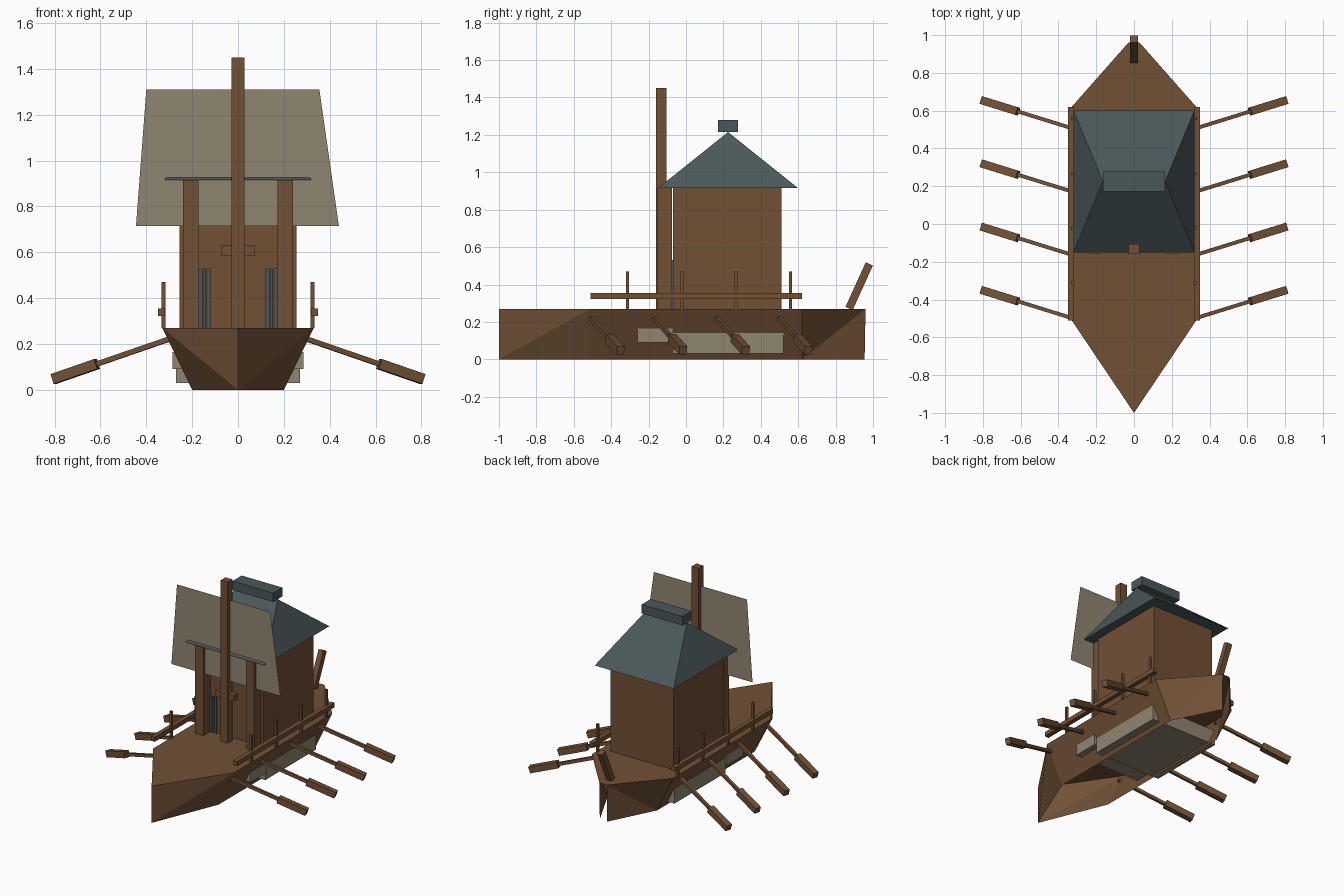
import bpy
from mathutils import Vector

if "Cube" in bpy.data.objects:
    bpy.data.objects.remove(bpy.data.objects["Cube"])


def material(name, rgb):
    m = bpy.data.materials.new(name)
    m.diffuse_color = (*rgb, 1)
    m.use_nodes = True
    m.node_tree.nodes["Principled BSDF"].inputs["Base Color"].default_value = m.diffuse_color
    return m


WOOD = material("brown wood", (0.165, 0.082, 0.036))
CLOTH = material("grey canvas", (0.28, 0.24, 0.165))
SLATE = material("slate blue", (0.068, 0.095, 0.1))


def mesh(name, verts, faces, mat):
    me = bpy.data.meshes.new(name)
    me.from_pydata(verts, [], faces)
    me.materials.append(mat)
    ob = bpy.data.objects.new(name, me)
    bpy.context.collection.objects.link(ob)
    return ob


BOX_FACES = [(0, 1, 3, 2), (4, 6, 7, 5), (0, 4, 5, 1), (2, 3, 7, 6), (0, 2, 6, 4), (1, 5, 7, 3)]


def box(name, x, y, z, mat):
    """Axis-aligned box from (min, max) ranges."""
    return mesh(name, [(a, b, c) for a in x for b in y for c in z], BOX_FACES, mat)


def beam(name, start, end, width, height, mat):
    """Rectangular bar between two points."""
    a, b = Vector(start), Vector(end)
    d = (b - a).normalized()
    side = d.cross(Vector((0, 0, 1))).normalized() * width / 2
    up = side.cross(d).normalized() * height / 2
    verts = [p + s * side + t * up for p in (a, b) for s in (-1, 1) for t in (-1, 1)]
    return mesh(name, verts, BOX_FACES, mat)


# Deck, pointed at the bow and narrow at the stern
D = 0.27
mesh("deck", [(0, -1, D), (0.33, -0.51, D), (0.33, 0.62, D), (0.03, 0.96, D),
              (-0.03, 0.96, D), (-0.33, 0.62, D), (-0.33, -0.51, D)], [tuple(range(7))], WOOD)

# Hull sides, open underneath and at the stern
for s, side in ((1, "right"), (-1, "left")):
    verts = [(0, -1, D), (0.33 * s, -0.51, D), (0.33 * s, 0.62, D), (0.03 * s, 0.96, D),
             (0, -1, 0), (0.2 * s, -0.51, 0), (0.2 * s, 0.62, 0), (0.03 * s, 0.955, 0)]
    faces = [(0, 4, 1), (1, 4, 5), (1, 5, 6, 2), (2, 6, 3), (3, 6, 7)]
    if s < 0:
        faces = [f[::-1] for f in faces]
    mesh(f"{side}_hull_side", verts, faces, WOOD)

# Pale boxes set through the lower hull
box("hull_panel_main", (-0.27, 0.27), (-0.07, 0.52), (0.03, 0.14), CLOTH)
box("hull_panel_front", (-0.285, 0.285), (-0.26, -0.07), (0.09, 0.165), CLOTH)

# Cabin
box("cabin", (-0.255, 0.255), (-0.07, 0.51), (D, 0.92), WOOD)

# Hipped roof and ridge cap
E, R = 0.915, 1.215
mesh("roof", [(-0.32, -0.15, E), (0.32, -0.15, E), (0.32, 0.6, E), (-0.32, 0.6, E),
              (-0.165, 0.225, R), (0.165, 0.225, R)],
     [(3, 2, 1, 0), (0, 1, 5, 4), (1, 2, 5), (2, 3, 4, 5), (3, 0, 4)], SLATE)
box("ridge_cap", (-0.165, 0.165), (0.172, 0.278), (1.215, 1.28), SLATE)

# Mast, cleat and sail
box("mast", (-0.028, 0.028), (-0.16, -0.105), (D, 1.45), WOOD)
box("mast_cleat", (-0.075, 0.075), (-0.152, -0.112), (0.585, 0.63), WOOD)
mesh("sail", [(-0.445, -0.135, 0.715), (0.44, -0.135, 0.715),
              (0.355, -0.135, 1.31), (-0.4, -0.135, 1.31)], [(0, 1, 2, 3)], CLOTH)

for s, side in ((1, "right"), (-1, "left")):
    def xr(a, b):
        return tuple(sorted((a * s, b * s)))

    # Porch pillars and slatted shutters
    box(f"{side}_pillar", xr(0.172, 0.24), (-0.155, -0.075), (D, 0.916), WOOD)
    for a, b in ((0.12, 0.137), (0.141, 0.151), (0.155, 0.172)):
        box(f"{side}_shutter_slat", xr(a, b), (-0.079, -0.07), (D, 0.53), SLATE)

    # Railing
    box(f"{side}_rail", xr(0.318, 0.35), (-0.51, 0.62), (0.322, 0.355), WOOD)
    for y in (-0.312, -0.022, 0.268, 0.558):
        box(f"{side}_rail_post", xr(0.316, 0.333), (y - 0.008, y + 0.008), (D, 0.47), WOOD)

    # Oars
    for y in (-0.51, -0.175, 0.16, 0.495):
        inner = Vector((0.29 * s, y, 0.225))
        slope = Vector((s, 0.31, -0.345))
        beam(f"{side}_oar_shaft", inner, inner + slope * 0.36, 0.02, 0.022, WOOD)
        beam(f"{side}_oar_blade", inner + slope * 0.325, inner + slope * 0.515, 0.043, 0.045, WOOD)

# Stern post
beam("stern_post", (0, 0.872, 0.272), (0, 0.98, 0.51), 0.04, 0.042, WOOD)
